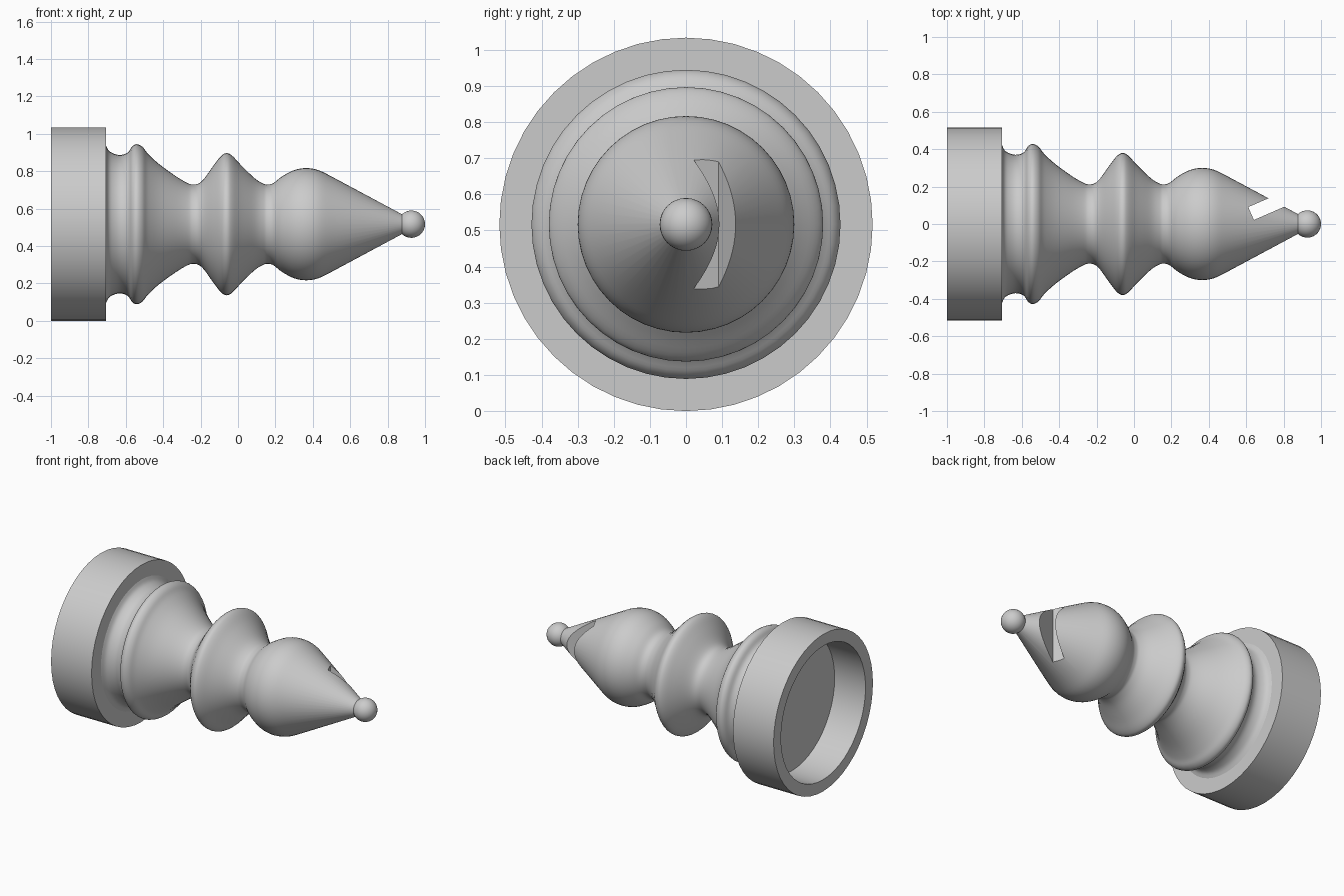
import bpy, bmesh, math
from mathutils import Matrix, Vector

AXIS_Z = 0.517
SIDES = 48

if "Cube" in bpy.data.objects:
    bpy.data.objects.remove(bpy.data.objects["Cube"], do_unlink=True)

grey = bpy.data.materials.new("plain grey")
grey.use_nodes = True
colour = (0.6, 0.6, 0.6, 1)
grey.diffuse_color = colour
grey.node_tree.nodes["Principled BSDF"].inputs["Base Color"].default_value = colour


def finish(bm, name):
    """Turn a bmesh into a named object lying on the shared axis."""
    bmesh.ops.recalc_face_normals(bm, faces=bm.faces)
    mesh = bpy.data.meshes.new(name)
    bm.to_mesh(mesh)
    bm.free()
    mesh.materials.append(grey)
    obj = bpy.data.objects.new(name, mesh)
    obj.location.z = AXIS_Z
    bpy.context.collection.objects.link(obj)
    return obj


def smooth(obj):
    bpy.ops.object.select_all(action="DESELECT")
    obj.select_set(True)
    bpy.context.view_layer.objects.active = obj
    bpy.ops.object.shade_smooth_by_angle(angle=math.radians(35))


def lathe(name, profile):
    """Spin (x, radius) points around the x axis and cap both ends."""
    bm = bmesh.new()
    rings = []
    for x, r in profile:
        rings.append([bm.verts.new((x, r * math.sin(a), r * math.cos(a)))
                      for a in (math.tau * i / SIDES for i in range(SIDES))])
    for low, high in zip(rings, rings[1:]):
        for i in range(SIDES):
            j = (i + 1) % SIDES
            bm.faces.new((low[i], low[j], high[j], high[i]))
    bm.faces.new(rings[0])
    bm.faces.new(rings[-1])
    return finish(bm, name)


def soften(points, steps=4):
    """Run a Catmull-Rom curve through the profile points."""
    pts = [Vector(p) for p in points]
    pts = [pts[0]] + pts + [pts[-1]]
    out = []
    for a, b, c, d in zip(pts, pts[1:], pts[2:], pts[3:]):
        for k in range(steps):
            t = k / steps
            out.append(b + (c - a) * t / 2 + (a - b * 2.5 + c * 2 - d / 2) * t ** 2
                       + (b * 1.5 - a / 2 - c * 1.5 + d / 2) * t ** 3)
    return out + [pts[-1]]


# Base: cylinder with a round recess underneath
base = lathe("base", [(-0.775, 0.44), (-1, 0.44), (-1, 0.517),
                      (-0.705, 0.517), (-0.705, 0.35)])
smooth(base)

# Turned body: two collars, waist and pointed head
curve = [(-0.705, 0.42), (-0.685, 0.388), (-0.635, 0.37), (-0.59, 0.383),
         (-0.565, 0.417), (-0.54, 0.428), (-0.51, 0.413), (-0.48, 0.375),
         (-0.42, 0.32), (-0.33, 0.255), (-0.27, 0.22), (-0.24, 0.212),
         (-0.21, 0.218), (-0.18, 0.245), (-0.13, 0.315), (-0.09, 0.365),
         (-0.06, 0.38), (-0.03, 0.365), (0.02, 0.312), (0.09, 0.245),
         (0.135, 0.217), (0.16, 0.212), (0.19, 0.22), (0.235, 0.255),
         (0.3, 0.289), (0.365, 0.3), (0.43, 0.289), (0.5, 0.255)]
body = lathe("body", [(-0.72, 0.42)] + soften(curve) + [(0.89, 0.046)])

# Slanted slot cut through the head
bm = bmesh.new()
bmesh.ops.create_cube(bm, size=1, matrix=Matrix.Translation((0.626, 0.056, 0))
                      @ Matrix.Rotation(math.radians(23.5), 4, "Z")
                      @ Matrix.Translation((0.25, 0, 0))
                      @ Matrix.Diagonal((0.5, 0.075, 1, 1)))
cutter = finish(bm, "slot_cutter")
cutter.hide_render = True
cut = body.modifiers.new("slot", "BOOLEAN")
cut.operation = "DIFFERENCE"
cut.solver = "EXACT"
cut.object = cutter
bpy.context.view_layer.objects.active = body
bpy.ops.object.modifier_apply(modifier="slot")
bpy.data.objects.remove(cutter, do_unlink=True)
smooth(body)

# Ball finial on the tip
bm = bmesh.new()
bmesh.ops.create_uvsphere(bm, u_segments=32, v_segments=16, radius=0.073,
                          matrix=Matrix.Translation((0.927, 0, 0)))
smooth(finish(bm, "tip_ball"))
